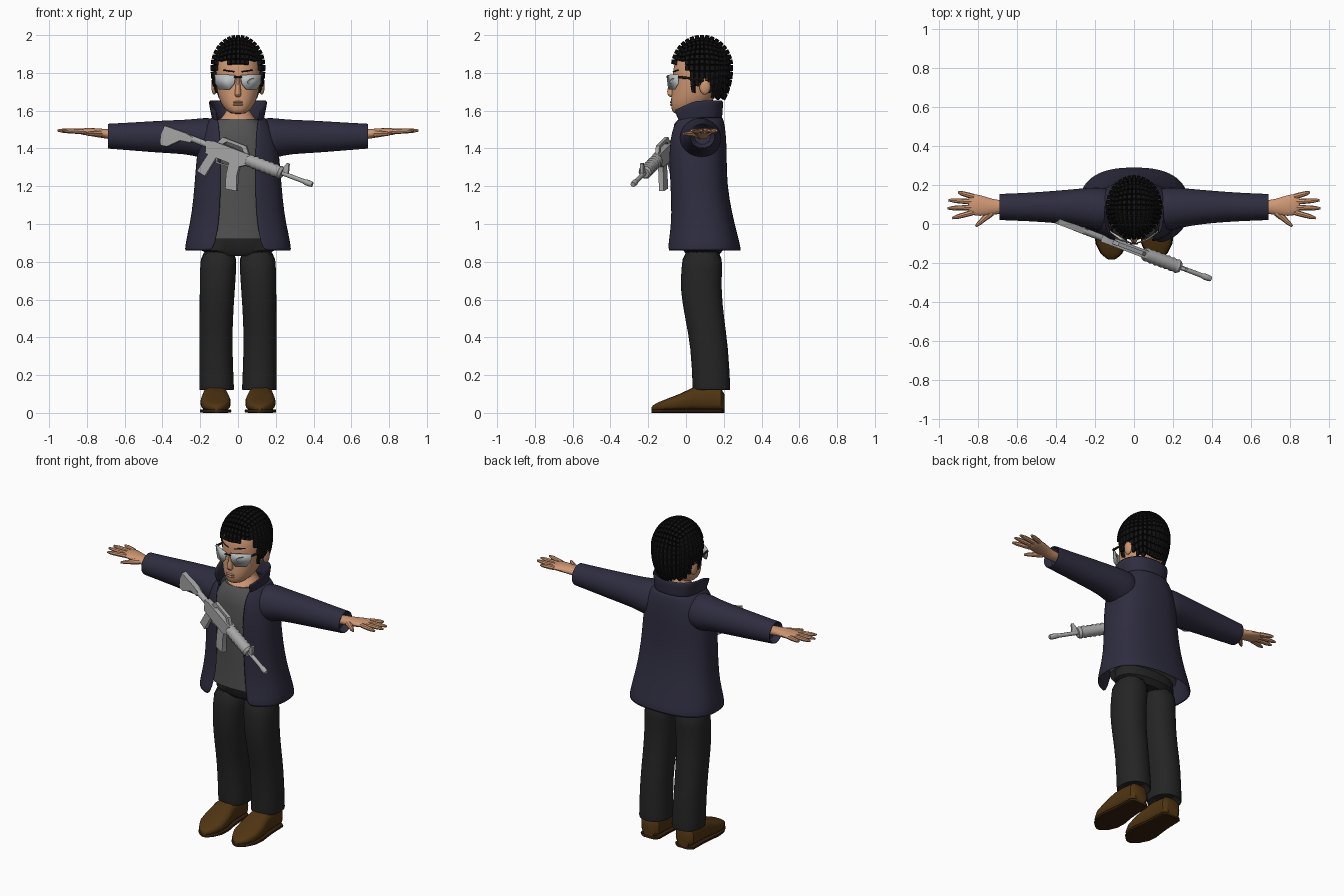
import bpy, bmesh
from math import sin, cos, pi, asin, tan, radians, copysign
from mathutils import Vector, Matrix

old = bpy.data.objects.get("Cube")
if old:
    bpy.data.objects.remove(old)


def material(name, *rgb):
    m = bpy.data.materials.new(name)
    m.use_nodes = True
    m.diffuse_color = (*rgb, 1)
    m.node_tree.nodes["Principled BSDF"].inputs["Base Color"].default_value = (*rgb, 1)
    return m


navy = material("navy cloth", .028, .026, .05)
grey = material("grey shirt", .085, .085, .085)
black = material("black trousers", .018, .018, .018)
skin = material("skin", .62, .31, .17)
dark = material("black hair", .007, .007, .007)
brown = material("brown leather", .08, .035, .006)
sole_brown = material("dark sole", .035, .015, .004)
frame_brown = material("brown frame", .05, .022, .008)
lens_grey = material("lens grey", .5, .53, .53)
metal = material("light metal", .38, .38, .38)


def finish(name, bm, mats, matrix=None, sub=0, thick=0, angle=40):
    """Turn a bmesh into a shaded object."""
    bmesh.ops.recalc_face_normals(bm, faces=bm.faces)
    me = bpy.data.meshes.new(name)
    bm.to_mesh(me)
    bm.free()
    if matrix:
        me.transform(matrix)
    for m in mats if isinstance(mats, list) else [mats]:
        me.materials.append(m)
    me.shade_smooth()
    me.set_sharp_from_angle(angle=radians(angle))
    ob = bpy.data.objects.new(name, me)
    bpy.context.scene.collection.objects.link(ob)
    if thick:
        mod = ob.modifiers.new("thickness", "SOLIDIFY")
        mod.thickness, mod.offset = thick, 0
    if sub:
        mod = ob.modifiers.new("smooth", "SUBSURF")
        mod.levels = mod.render_levels = sub
    return ob


def spow(v, p):
    return copysign(abs(v) ** p, v)


def skin_rows(bm, rows, closed):
    """Bridge rows of points with quads; closed rows also get end caps."""
    vs = [[bm.verts.new(p) for p in row] for row in rows]
    n = len(rows[0])
    for a, b in zip(vs, vs[1:]):
        for i in range(n if closed else n - 1):
            j = (i + 1) % n
            bm.faces.new((a[i], a[j], b[j], b[i]))
    if closed:
        bm.faces.new(vs[0])
        bm.faces.new(vs[-1])


def loft(name, mat, rings, axis="Z", n=20, p=1, side=1, **kw):
    """Rings are (position on axis, centre a, centre b, radius a, radius b)."""
    rows = []
    for t, a, b, ra, rb in rings:
        row = []
        for i in range(n):
            g = 2 * pi * i / n
            u, v = a + ra * spow(cos(g), p), b + rb * spow(sin(g), p)
            x, y, z = {"Z": (u, v, t), "X": (t, u, v), "Y": (u, t, v)}[axis]
            row.append((x * side, y, z))
        rows.append(row)
    bm = bmesh.new()
    skin_rows(bm, rows, True)
    return finish(name, bm, mat, **kw)


def rod(name, mat, start, end, radii, n=8, side=1, matrix=None):
    """Round bar with evenly spaced radii."""
    a, b = (Vector((p[0] * side, p[1], p[2])) for p in (start, end))
    d = b - a
    m = Matrix.Translation(a) @ d.to_track_quat("Z", "Y").to_matrix().to_4x4()
    k = len(radii) - 1
    rings = [(d.length * i / k, 0, 0, r, r) for i, r in enumerate(radii)]
    return loft(name, mat, rings, n=n, matrix=matrix @ m if matrix else m)


def shell(name, mat, rings, slope=0, n=30, p=.8):
    """Garment open at the front; rings are (z, half width, front, back, half gap)."""
    rows = []
    for z, rx, front, back, gap in rings:
        t0 = asin((gap / rx) ** (1 / p))
        cy, ry = (front + back) / 2, (back - front) / 2
        row = []
        for i in range(n + 1):
            t = t0 + (2 * pi - 2 * t0) * i / n
            y = cy - ry * spow(cos(t), p)
            row.append((rx * spow(sin(t), p), y, z - slope * max(0, .05 - y)))
        rows.append(row)
    bm = bmesh.new()
    skin_rows(bm, rows, False)
    return finish(name, bm, mat, sub=1, thick=.012)


def ball(name, mat, centre, radii):
    bm = bmesh.new()
    bmesh.ops.create_uvsphere(bm, u_segments=14, v_segments=10, radius=1)
    return finish(name, bm, mat, Matrix.Translation(centre) @ Matrix.Diagonal((*radii, 1)))


# Coat, collar and shirt
shell("coat", navy, [
    (.855, .28, -.11, .29, .13), (.95, .262, -.09, .265, .108), (1.05, .24, -.08, .24, .095),
    (1.2, .225, -.085, .212, .09), (1.35, .215, -.095, .21, .09), (1.45, .2, -.09, .208, .095),
    (1.52, .175, -.08, .2, .1), (1.565, .135, -.065, .19, .108)])
shell("collar", navy, [
    (1.55, .132, -.065, .185, .107), (1.6, .138, -.08, .188, .11), (1.655, .152, -.1, .192, .115)],
    slope=.45)
loft("shirt", grey, [
    (.92, 0, .08, .2, .145), (1.1, 0, .075, .2, .14), (1.3, 0, .06, .19, .14),
    (1.45, 0, .06, .17, .135), (1.53, 0, .06, .125, .122), (1.555, 0, .06, .1, .1)], p=.8)
loft("hips", black, [
    (.83, 0, .09, .13, .08), (.86, 0, .09, .195, .105), (.94, 0, .085, .19, .1)], p=.85)

# Head
loft("neck", skin, [
    (1.53, 0, .055, .11, .115), (1.56, 0, .06, .095, .1), (1.59, 0, .07, .06, .065),
    (1.66, 0, .08, .058, .065)], sub=1)
head = [(1.582, .03, -.06, .02), (1.595, .055, -.072, .06), (1.62, .08, -.08, .11),
        (1.66, .1, -.08, .15), (1.71, .112, -.075, .18), (1.76, .12, -.07, .205),
        (1.82, .122, -.071, .222), (1.88, .115, -.052, .215), (1.93, .08, 0, .175), (1.96, .04, .04, .12)]
loft("head", skin, [(z, 0, (f + b) / 2, rx, (b - f) / 2) for z, rx, f, b in head], n=28, p=.92, sub=1)
loft("nose", skin, [
    (1.67, 0, -.072, .012, .01), (1.685, 0, -.077, .021, .028),
    (1.72, 0, -.072, .013, .026), (1.785, 0, -.066, .01, .012)], n=12, sub=1)
for z in (1.632, 1.645):
    ball("lip", skin, (0, -.076, z), (.028, .01, .006))

# Hair: rows of raised blocks on a rounded cap
bm = bmesh.new()
bmesh.ops.create_cube(bm, size=2)
bmesh.ops.subdivide_edges(bm, edges=bm.edges[:], cuts=8, use_grid_fill=True)
for v in bm.verts:
    d = Vector([tan(c * pi / 4) for c in v.co]).normalized()
    v.co = (.128 * d.x, .085 + .148 * d.y, 1.83 + (.155 if d.z > 0 else .24) * d.z)


def bare(c):
    """Face, ear and neck areas without hair."""
    return (c.z < 1.675 or c.z < 1.80 and c.y < .02 or c.z < 1.715 and c.y < .13
            or c.z < 1.855 and c.y < 0 and abs(c.x) < .1)


bmesh.ops.delete(bm, geom=[f for f in bm.faces if bare(f.calc_center_median())], context="FACES")
bmesh.ops.inset_individual(bm, faces=bm.faces[:], thickness=.0035, depth=.018)
finish("hair", bm, dark, angle=30)

# Weapon space: x runs from butt to muzzle, z is its upper side
butt, muzzle = Vector((-.39, .015, 1.507)), Vector((.39, -.28, 1.21))
along = (muzzle - butt).normalized()
across = Vector((0, 0, 1)).cross(along).normalized()
up = along.cross(across)
gun = Matrix.Translation(butt) @ Matrix((along, across, up)).transposed().to_4x4()


def plate(name, outline, width):
    """Extruded side profile of a weapon part."""
    bm = bmesh.new()
    rows = [[(u, y, w) for u, w in outline] for y in (-width / 2, width / 2)]
    skin_rows(bm, rows, True)
    return finish(name, bm, metal, gun, angle=20)


def bar(name, u0, u1, w, radii, n=10):
    return rod(name, metal, (u0, 0, w), (u1, 0, w), radii, n, matrix=gun)


plate("stock", [(0, .015), (.13, .018), (.17, .01), (.17, -.02), (.11, -.03), (.05, -.085),
                (.015, -.09), (0, -.04)], .032)
bar("buffer_tube", .1, .27, 0, [.017, .017])
plate("receiver", [(.25, .02), (.29, .032), (.51, .032), (.51, -.025), (.47, -.05), (.27, -.045)], .042)
plate("carry_handle", [(.31, .03), (.33, .068), (.47, .068), (.5, .03), (.47, .03), (.45, .052),
                       (.36, .052), (.34, .03)], .02)
plate("pistol_grip", [(.285, -.04), (.335, -.04), (.305, -.16), (.255, -.15)], .032)
plate("trigger_guard", [(.33, -.045), (.34, -.075), (.41, -.07), (.41, -.063), (.345, -.066), (.34, -.045)], .014)
plate("magazine", [(.41, -.04), (.47, -.04), (.475, -.1), (.5, -.175), (.437, -.185), (.415, -.11)], .028)
bar("handguard", .5, .71, 0, [.03, .036] + [.032, .037] * 6 + [.028])
bar("barrel", .7, .86, 0, [.012, .012])
bar("flash_hider", .835, .889, 0, [.012, .016, .016, .013])
plate("front_sight", [(.695, 0), (.745, 0), (.73, .06), (.718, .06)], .016)

# Paired parts: side 1 is the model's left
for side, word in ((1, "left_"), (-1, "right_")):
    # Sleeve with a recessed cuff
    loft(word + "sleeve", navy, [
        (.1, .075, 1.455, .1, .1), (.16, .075, 1.452, .113, .112), (.21, .08, 1.456, .108, .104),
        (.27, .085, 1.461, .098, .092), (.4, .088, 1.462, .083, .087), (.55, .087, 1.463, .073, .076),
        (.68, .087, 1.465, .068, .067), (.69, .087, 1.465, .068, .067), (.69, .087, 1.465, .06, .06),
        (.64, .087, 1.465, .055, .055)], "X", side=side, sub=1)

    # Hand
    loft(word + "hand", skin, [
        (.63, .087, 1.472, .036, .03), (.7, .087, 1.477, .036, .026), (.74, .088, 1.483, .046, .024),
        (.79, .095, 1.488, .056, .021), (.83, .1, 1.49, .056, .017), (.85, .1, 1.49, .045, .01)],
        "X", n=14, side=side, sub=1)
    for name, y0, x1, y1 in (("index", .06, .93, .03), ("middle", .085, .955, .08),
                             ("ring", .113, .95, .122), ("little", .14, .9, .162)):
        rod(word + name + "_finger", skin, (.82, y0, 1.49), (x1, y1, 1.495),
            [.014, .014, .013, .012, .006], side=side)
    rod(word + "thumb", skin, (.73, .06, 1.478), (.81, -.012, 1.478), [.02, .018, .014, .012, .006], side=side)

    # Trouser leg with a recessed hem
    loft(word + "trouser_leg", black, [
        (.18, .113, .13, .07, .08), (.125, .113, .135, .084, .092), (.12, .113, .135, .093, .101),
        (.13, .113, .135, .093, .101), (.35, .118, .125, .088, .1), (.5, .115, .098, .089, .104),
        (.65, .11, .078, .094, .11), (.75, .106, .083, .097, .109), (.88, .1, .088, .098, .107)],
        side=side, p=.9, sub=1)

    # Shoe and sole share one outline
    outline = [(.203, .04, .1), (.185, .062, .13), (.1, .064, .14), (.04, .068, .135), (-.04, .08, .098),
               (-.1, .076, .075), (-.15, .052, .055), (-.175, .025, .04), (-.182, .01, .03)]
    loft(word + "shoe", brown, [(y, .12 + .03 * min(y, 0), .006 + h / 2, w, h / 2 - .006)
                                for y, w, h in outline], "Y", p=.65, side=side)
    loft(word + "sole", sole_brown, [(y, .12 + .03 * min(y, 0), .01, w + .004, .01)
                                     for y, w, h in outline], "Y", p=.4, side=side)

    # Ear, eyebrow and glasses
    ball(word + "ear", skin, (.126 * side, .1, 1.73), (.016, .03, .045))
    rod(word + "eyebrow", dark, (.02, -.068, 1.806), (.078, -.04, 1.815), [.003, .006, .003], side=side)
    shape = [(.012, 1.787), (.07, 1.792), (.122, 1.79), (.12, 1.745), (.1, 1.713), (.045, 1.711), (.02, 1.742)]
    bm = bmesh.new()
    pane = bm.faces.new([bm.verts.new((x * side, 4 * x * x - .098, z)) for x, z in shape])
    rim = bmesh.ops.inset_region(bm, faces=[pane], thickness=.007)["faces"]
    for f in rim:
        f.material_index = 1
    finish(word + "lens", bm, [lens_grey, frame_brown], thick=.006)
    rod(word + "temple", frame_brown, (.12, -.042, 1.778), (.132, .09, 1.765), [.007, .005], side=side)
rod("glasses_bridge", frame_brown, (-.02, -.1, 1.778), (.02, -.1, 1.778), [.005, .005])
